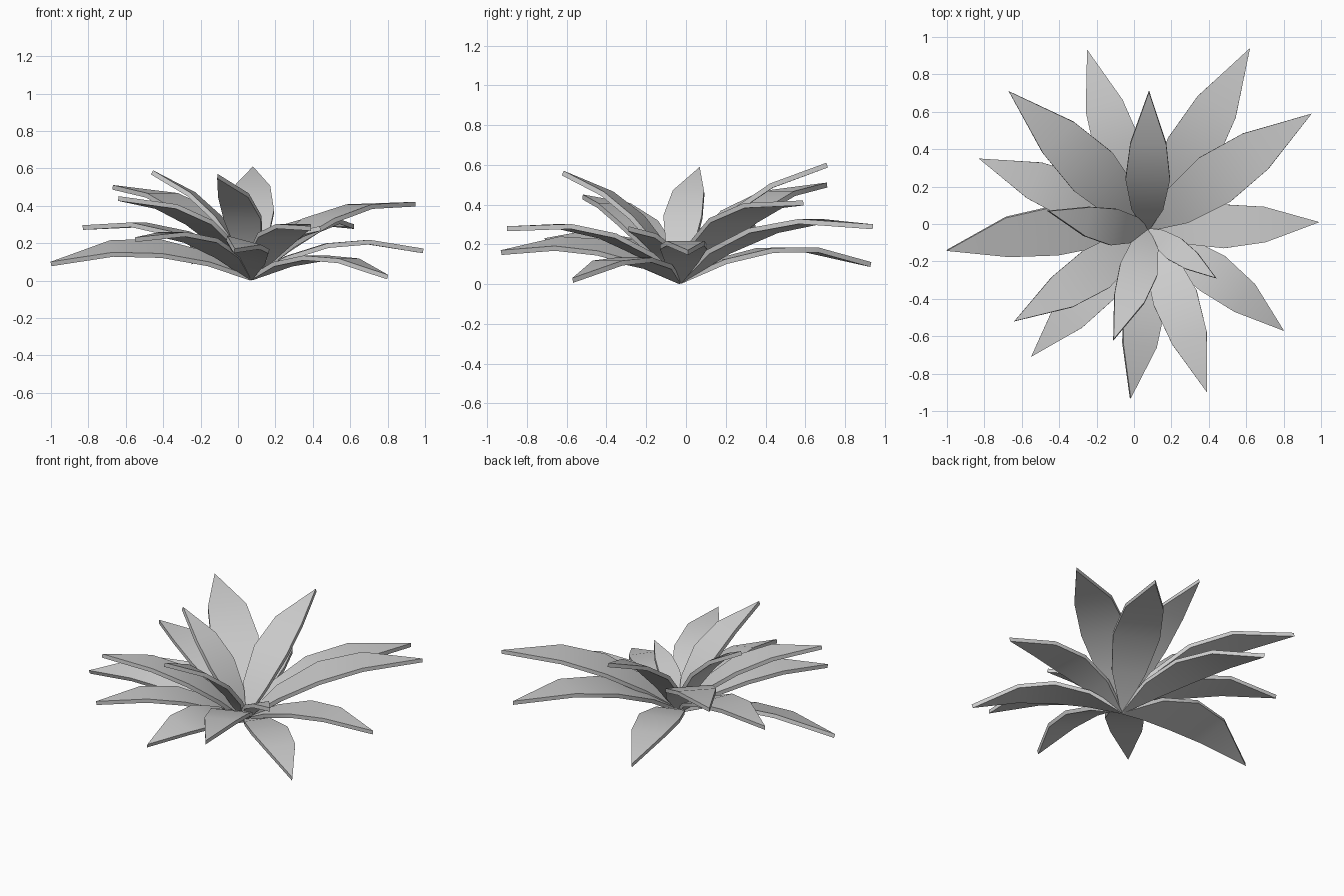
import bpy, math
from mathutils import Vector

if "Cube" in bpy.data.objects:
    bpy.data.objects.remove(bpy.data.objects["Cube"])

BASE = Vector((0.07, -0.03, 0.015))
UP = Vector((0, 0, 1))
# position along the leaf, half width relative to leaf length
SECTIONS = [(0.0, 0.008), (0.22, 0.09), (0.46, 0.126), (0.70, 0.102), (1.0, 0.0)]
BEND = math.radians(25)

# tip x, y, z, sideways bow (right positive), roll in degrees
LEAVES = [
    (0.62, 0.94, 0.29, 0, 0), (0.95, 0.59, 0.41, -0.01, 0),
    (0.99, 0.01, 0.16, 0, 0), (0.80, -0.57, 0.02, -0.02, 0),
    (0.44, -0.29, 0.28, 0, 0), (0.39, -0.90, 0.28, -0.015, 0),
    (-0.02, -0.93, 0.16, -0.025, 15), (-0.11, -0.62, 0.56, -0.02, 0),
    (-0.55, -0.71, 0.22, 0, 0), (-0.64, -0.52, 0.44, -0.02, 0),
    (-1.0, -0.14, 0.09, 0.045, 17), (-0.46, 0.07, 0.58, -0.02, 0),
    (-0.83, 0.35, 0.285, 0.01, 0), (-0.67, 0.71, 0.50, 0.015, 0),
    (-0.25, 0.93, 0.10, -0.01, 0), (0.08, 0.71, 0.60, 0, 0),
]


def leaf(name, tip, bow, roll):
    """Arched, pointed blade from the common base to its tip."""
    chord = tip - BASE
    length = chord.length
    right = chord.cross(UP).normalized()
    lift = right.cross(chord).normalized()
    control = BASE + chord / 2 + lift * (length / 2 * math.tan(BEND)) + right * bow * 2
    across = right * math.cos(math.radians(roll)) + lift * math.sin(math.radians(roll))
    verts = []
    for t, w in SECTIONS:
        p = BASE * (1 - t) ** 2 + control * (2 * t * (1 - t)) + tip * t ** 2
        verts += [p] if w == 0 else [p + across * w * length, p - across * w * length]
    faces = [(2 * i, 2 * i + 2, 2 * i + 3, 2 * i + 1) for i in range(len(SECTIONS) - 2)]
    n = len(verts)
    faces.append((n - 3, n - 1, n - 2))
    mesh = bpy.data.meshes.new(name)
    mesh.from_pydata(verts, [], faces)
    obj = bpy.data.objects.new(name, mesh)
    bpy.context.collection.objects.link(obj)
    solid = obj.modifiers.new("thickness", 'SOLIDIFY')
    solid.thickness = 0.025
    solid.offset = 0
    bpy.ops.object.select_all(action='DESELECT')
    obj.select_set(True)
    bpy.context.view_layer.objects.active = obj
    bpy.ops.object.modifier_apply(modifier="thickness")
    bpy.ops.object.shade_smooth_by_angle(angle=math.radians(35))
    return obj


# Rosette of leaves
plant = [leaf(f"leaf_{i + 1}", Vector((x, y, z)), bow, roll)
         for i, (x, y, z, bow, roll) in enumerate(LEAVES)]

# Rest the lowest point on the ground
low = min(v.co.z for o in plant for v in o.data.vertices)
for o in plant:
    for v in o.data.vertices:
        v.co.z -= low
